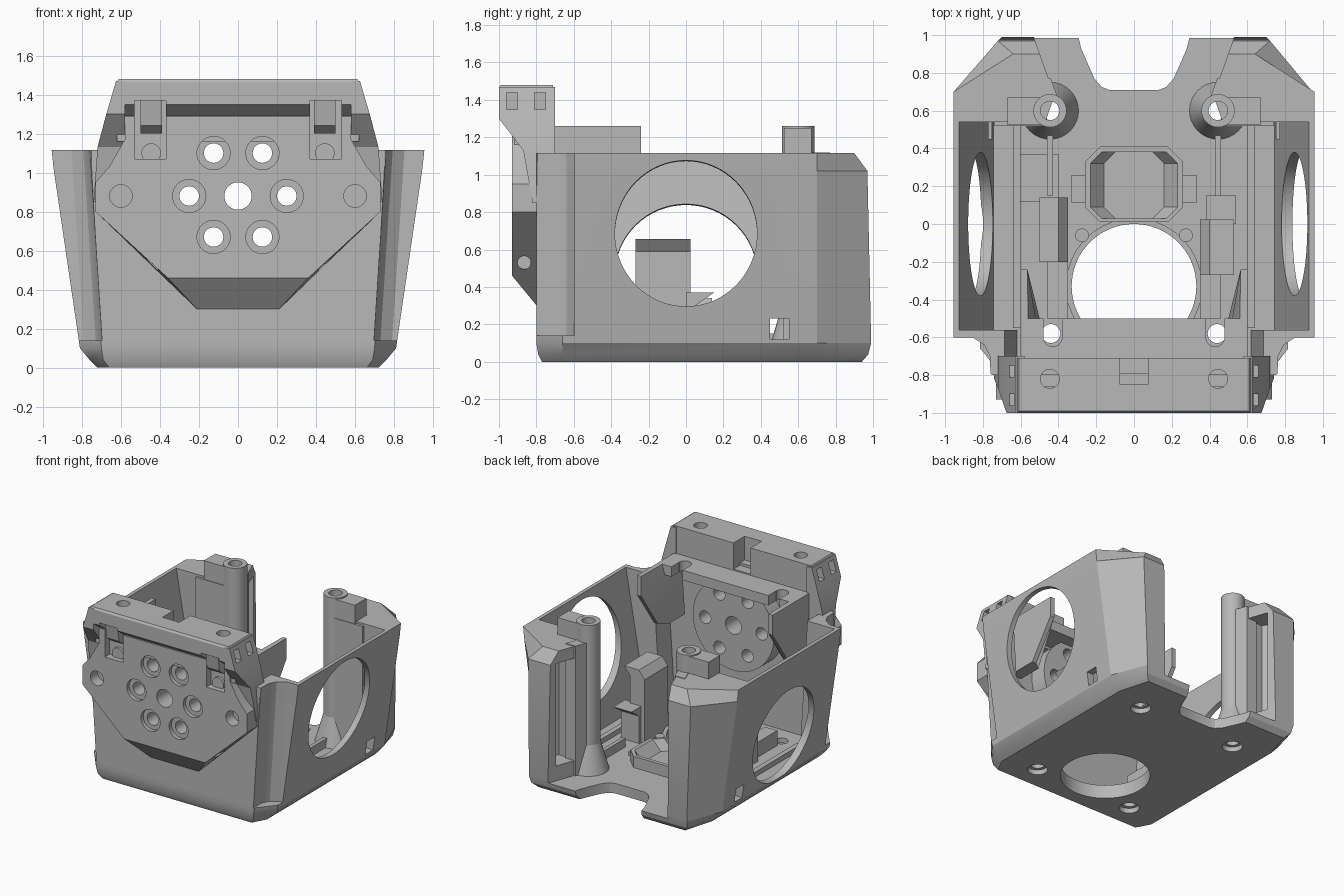
import bpy, bmesh, math
from mathutils import Vector, Matrix

cube = bpy.data.objects.get("Cube")
if cube:
    bpy.data.objects.remove(cube, do_unlink=True)

grey = bpy.data.materials.new("plain_grey")
grey.use_nodes = True
COLOUR = (0.48, 0.48, 0.48, 1)
grey.diffuse_color = COLOUR
grey.node_tree.nodes["Principled BSDF"].inputs["Base Color"].default_value = COLOUR
SIDES = (-1, 1)


def finish(name, bm):
    bmesh.ops.recalc_face_normals(bm, faces=bm.faces)
    mesh = bpy.data.meshes.new(name)
    bm.to_mesh(mesh)
    bm.free()
    mesh.materials.append(grey)
    obj = bpy.data.objects.new(name, mesh)
    bpy.context.collection.objects.link(obj)
    return obj


def loft(name, rings):
    """Skin closed rings of equal length and cap both ends."""
    bm = bmesh.new()
    loops = [[bm.verts.new(p) for p in ring] for ring in rings]
    n = len(loops[0])
    for a, b in zip(loops, loops[1:]):
        for i in range(n):
            j = (i + 1) % n
            bm.faces.new((a[i], a[j], b[j], b[i]))
    bm.faces.new(loops[0])
    bm.faces.new(loops[-1])
    return finish(name, bm)


def flat(points, z):
    return [(x, y, z) for x, y in points]


def upright(points, y):
    return [(x, y, z) for x, z in points]


def both(half):
    """Mirror a half outline across the centre line."""
    return half + [(-x, y) for x, y in reversed(half)]


def rect(x0, x1, y0, y1):
    return [(x0, y0), (x1, y0), (x1, y1), (x0, y1)]


def box(name, x0, x1, y0, y1, z0, z1):
    return loft(name, [flat(rect(x0, x1, y0, y1), z) for z in (z0, z1)])


def rod(name, start, end, r, r2=None, sides=32):
    a, b = Vector(start), Vector(end)
    turn = (b - a).to_track_quat('Z', 'Y').to_matrix().to_4x4()
    bm = bmesh.new()
    bmesh.ops.create_cone(bm, cap_ends=True, segments=sides, radius1=r,
                          radius2=r if r2 is None else r2, depth=(b - a).length,
                          matrix=Matrix.Translation((a + b) / 2) @ turn)
    return finish(name, bm)


def cut(obj, cutters):
    """Subtract the cutters, bake the result and drop the cutters."""
    for c in cutters:
        mod = obj.modifiers.new("cut", 'BOOLEAN')
        mod.operation, mod.solver, mod.object = 'DIFFERENCE', 'EXACT', c
        c.hide_render = True
    deps = bpy.context.evaluated_depsgraph_get()
    mesh = bpy.data.meshes.new_from_object(obj.evaluated_get(deps))
    obj.modifiers.clear()
    obj.data = mesh
    for c in cutters:
        bpy.data.objects.remove(c, do_unlink=True)


def ring_holes(y0, y1, r):
    """Six holes around the centre of the front plate."""
    return [rod("cutter", (s * x, y0, z), (s * x, y1, z), r)
            for x, z in ((.125, 1.1), (.25, .88), (.125, .67)) for s in SIDES]


def plate_holes():
    """Hole pattern shared by everything behind the front plate."""
    return ring_holes(-1.1, -.3, .05) + [rod("cutter", (0, -1.1, .88), (0, -.3, .88), .07)]


def screw_holes():
    """Vertical screw holes through the top block."""
    return [rod("cutter", (s * .445, -.82, 1.02), (s * .445, -.82, 1.6), .05) for s in SIDES]


def side_slots():
    """Small square slots in both ends of the top block."""
    return [box("cutter", s * .59, s * .8, y - .03, y + .03, 1.35, 1.44)
            for s in SIDES for y in (-.93, -.78)]


# Outer shell: flared tub with rounded foot and chamfered rear corners
outer = [(0, .72, .66, -.77, .65, .94), (.04, .76, .69, -.79, .69, .975),
         (.1, .81, .70, -.8, .70, .99), (1.02, .945, .75, -.8, .72, .97),
         (1.115, .955, .75, -.8, .64, .90)]
shell = loft("shell", [flat(both([(fx, f), (w, -.66), (w, .70), (bx, b)]), z)
                       for z, w, fx, f, bx, b in outer])

# Inside cavity, open top, rear gap and concave front corners
cavity = [(.08, .745, .62), (1.2, .94, .69)]
cutters = [loft("cutter", [flat(both([
    (n, -.74), (n, -.56), (w, -.56), (w, .54), (.47, .54), (.42, .68), (.57, 1.1)]), z)
    for z, w, n in cavity])]
gap = both([(.13, .71), (.17, .725), (.21, .77), (.25, .86), (.28, .93), (.32, 1.1)])
cutters.append(loft("cutter", [flat(gap, z) for z in (-.2, 1.5)]))
for s in SIDES:
    cutters.append(loft("cutter", [flat([(s * x, y) for x, y in (
        (a, -1), (1.3, -1), (1.3, -.6), (a + .1, -.6), (a + .04, -.64), (a + .01, -.7))], z)
        for z, a in ((.14, .69), (1.3, .765))]))
    # square side pocket and hollow channel in the rear corner
    cutters.append(box("cutter", s * .74, s * 1.1, .45, .55, .12, .23))
    cutters.append(loft("cutter", [flat([(s * x, y) for x, y in (
        (.35, .77), (.6, .75), (.68, .89), (.42, .94))], z) for z in (.2, 1.02)]))
    for y in (-.58, .6):
        cutters.append(rod("cutter", (s * .44, y, -.1), (s * .44, y, .2), .05))
        cutters.append(rod("cutter", (s * .44, y, -.01), (s * .44, y, .04), .075))
# large round side openings on one slanted axis, and the floor opening
axis = Vector((.845, 0, .68)) - Vector((-.8, 0, .47))
mid = Vector((.0225, 0, .575))
cutters.append(rod("cutter", mid - axis * .7, mid + axis * .7, .38, sides=64))
cutters.append(rod("cutter", (0, -.33, -.1), (0, -.33, .3), .33, sides=64))
cut(shell, cutters + plate_holes())

# Faceted front plate with a sloped lower lip
top_half = [(.58, 1.29), (.58, 1.17), (.66, 1.03), (.73, .95), (.73, .8)]
plate = loft("front_plate", [upright(both(top_half + [low]), y)
                             for y, low in ((-.93, (.36, .46)), (-.79, (.2, .29)))])
cutters = plate_holes() + ring_holes(-1, -.9, .085)
for s in SIDES:
    cutters.append(rod("cutter", (s * .6, -1, .88), (s * .6, -.84, .88), .058))
    cutters.append(rod("cutter", (s * .38, -.865, .53), (s * .6, -.865, .53), .035))
    cutters.append(box("cutter", s * .37, s * .53, -1.1, -.87, 1.07, 1.35))
cut(plate, cutters + screw_holes())

# Top mounting block with screw holes, cable notch and side slots
block = loft("top_block", [flat(rect(-w, w, f, -.71), z) for z, w, f in (
    (1.16, .62, -.92), (1.29, .62, -.92), (1.35, .62, -1), (1.465, .62, -1), (1.48, .61, -.99))])
cutters = [box("cutter", -.075, .075, -.85, -.6, 1.27, 1.6)]
for s in SIDES:
    cutters.append(box("cutter", s * .37, s * .53, -1.1, -.87, 1.07, 1.37))
cut(block, cutters + screw_holes() + side_slots())

# Shoulder ears joining the block to the shell, and short screw sleeves
for s in SIDES:
    ear = loft("block_shoulder", [flat(rect(s * a, s * x, f, -.7), z) for z, a, x, f in (
        (.85, .67, .74, -.82), (1.13, .58, .72, -.87), (1.3, .58, .675, -1), (1.47, .58, .625, -1))])
    cut(ear, side_slots())
    sleeve = loft("screw_sleeve", [flat(rect(s * .39, s * .5, f, -.86), z)
                                   for z, f in ((1.2, -.9), (1.24, -.95), (1.38, -.97))])
    cut(sleeve, screw_holes())
    rod("screw_seat", (s * .445, -.89, 1.1), (s * .445, -.86, 1.1), .05)

# Shelf behind the block with two open slots
shelf = box("rear_shelf", -.6, .6, -.73, -.5, 1.18, 1.26)
cut(shelf, [box("cutter", s * .38, s * .48, -.6, -.4, .9, 1.4) for s in SIDES]
    + [rod("cutter", (s * .43, -.6, .9), (s * .43, -.6, 1.4), .049) for s in SIDES])

# Round inner disc and slanted fins
cut(rod("inner_disc", (0, -.77, .88), (0, -.6, .88), .36, sides=48), plate_holes())
for s in SIDES:
    loft("slanted_fin", [flat([(s * x, y) for x, y in (
        (a, -.7), (a, -.5), (.565, b), (.6, b), (.6, -.7))], z)
        for z, a, b in ((.8, .5, -.45), (1.1, .52, -.24), (1.26, .56, -.24))])

# Rear screw posts with flared feet and side tabs
for s in SIDES:
    x = s * .445
    for post in (rod("rear_post", (x, .6, .05), (x, .6, 1.26), .088),
                 rod("post_foot", (x, .6, .05), (x, .6, .3), .16, .088),
                 box("post_tab", s * .44, s * .67, .525, .67, 1.0, 1.25)):
        cut(post, [rod("cutter", (x, .6, -.1), (x, .6, 1.5), .05)])
    loft("post_web", [flat([(s * a, b) for a, b in ((.4, .66), (.48, .64), (.53, .77), (.44, .77))], z)
                      for z in (.07, 1.12)])
    box("corner_wall", s * .46, s * .74, .52, .56, .07, 1.1)

# Floor fittings: opening lip, pocket frame, bosses, rails and cable clips
lip = rod("floor_lip", (0, -.33, .03), (0, -.33, .11), .36, sides=64)
cut(lip, [rod("cutter", (0, -.33, -.1), (0, -.33, .3), .33, sides=64)])


def octagon(w, y0, y1, c):
    return both([(w - c, y0), (w, y0 + c), (w, y1 - c), (w - c, y1)])


frame = loft("pocket_frame", [flat(octagon(.26, .01, .41, .08), z) for z in (.06, .17)])
cut(frame, [loft("cutter", [flat(octagon(w, .03, .38, .06), z) for z, w in ((.09, .16), (.18, .24))])])
for s in SIDES:
    rod("floor_boss", (s * .275, -.06, .06), (s * .275, -.06, .13), .036)
    box("floor_rail", s * .43, s * .46, .15, .52, .06, .15)
    box("clip_rail", s * .35, s * .46, -.5, -.2, .06, .2)
    box("frame_wing", s * .25, s * .33, .11, .26, .06, .11)
    box("side_rail", s * .6, s * .64, -.55, .52, .06, .12)
box("floor_pad", -.6, -.4, .12, .37, .06, .1)
loft("tall_clip", [flat(rect(a, b, -.27, .025), z)
                   for z, a, b in ((.06, .35, .48), (.59, .35, .48), (.655, .4, .53))])
loft("clip_foot", [flat(rect(.38, .54, 0, y), z) for z, y in ((.06, .05), (.3, .05), (.37, .15))])
loft("low_clip", [flat(rect(-.5, b, -.2, .14), z)
                  for z, b in ((.06, -.35), (.28, -.35), (.34, -.4))])

# Smooth the round parts and keep the edges crisp
for obj in bpy.context.scene.objects:
    if obj.type == 'MESH':
        obj.select_set(True)
        bpy.context.view_layer.objects.active = obj
bpy.ops.object.shade_smooth_by_angle(angle=math.radians(25))
